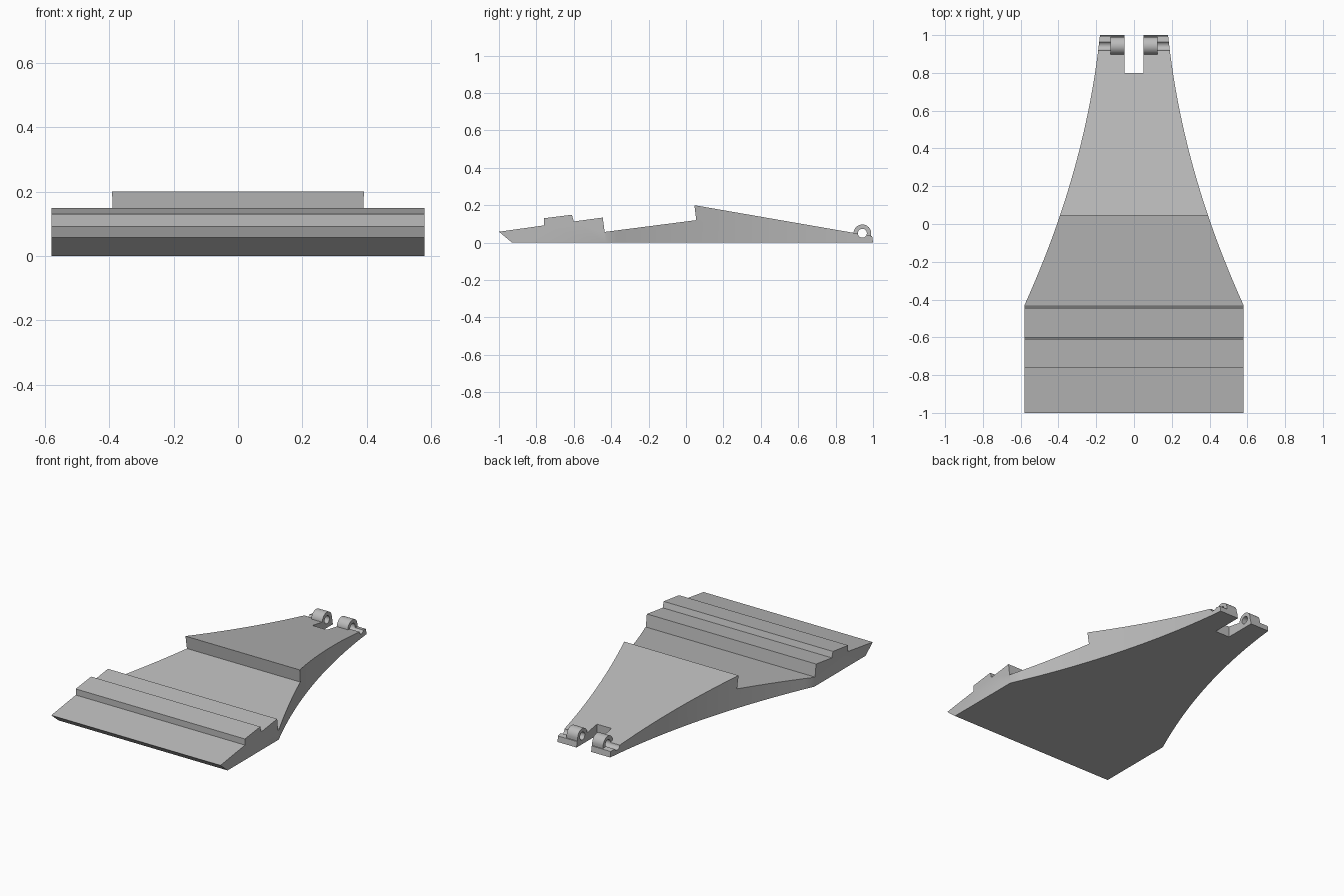
import bpy
import bmesh
import math
from mathutils import Vector

cube = bpy.data.objects.get("Cube")
if cube:
    bpy.data.objects.remove(cube, do_unlink=True)

grey = bpy.data.materials.new("plain grey")
grey.use_nodes = True
colour = (0.5, 0.5, 0.5, 1)
grey.diffuse_color = colour
grey.node_tree.nodes["Principled BSDF"].inputs["Base Color"].default_value = colour


def prism(name, points, direction):
    """Extrude a closed outline of 3D points along a direction."""
    bm = bmesh.new()
    face = bm.faces.new([bm.verts.new(p) for p in points])
    new = bmesh.ops.extrude_face_region(bm, geom=[face])["geom"]
    verts = [v for v in new if isinstance(v, bmesh.types.BMVert)]
    bmesh.ops.translate(bm, verts=verts, vec=Vector(direction))
    bmesh.ops.recalc_face_normals(bm, faces=bm.faces)
    mesh = bpy.data.meshes.new(name)
    bm.to_mesh(mesh)
    bm.free()
    mesh.materials.append(grey)
    obj = bpy.data.objects.new(name, mesh)
    bpy.context.collection.objects.link(obj)
    return obj


def side_prism(name, profile, x0, x1):
    return prism(name, [(x0, y, z) for y, z in profile], (x1 - x0, 0, 0))


def boolean(obj, cutter, operation):
    mod = obj.modifiers.new(cutter.name, "BOOLEAN")
    mod.operation = operation
    mod.solver = "EXACT"
    mod.object = cutter
    bpy.context.view_layer.objects.active = obj
    bpy.ops.object.modifier_apply(modifier=mod.name)
    bpy.data.objects.remove(cutter, do_unlink=True)


def arc(radius, start, end, steps):
    """Points of an arc about the hinge axis."""
    angles = [math.radians(start + (end - start) * i / steps) for i in range(steps + 1)]
    return [(HINGE_Y + radius * math.cos(a), HINGE_Z + radius * math.sin(a)) for a in angles]


HINGE_Y, HINGE_Z = 0.943, 0.05
OUTER, HOLE = 0.047, 0.024

# Stepped wedge seen from the side
profile = [(-0.93, 0), (-1, 0.058), (-0.76, 0.092), (-0.76, 0.13),
           (-0.61, 0.149), (-0.60, 0.113), (-0.445, 0.134), (-0.435, 0.057),
           (0.055, 0.12), (0.045, 0.2), (0.995, 0.035), (1, 0)]
body = side_prism("ramp_body", profile, -0.7, 0.7)

# Plan outline with concave tapering sides
right = [(0.58, -1.1), (0.58, -0.43)]
for i in range(1, 25):
    t = 1.45 * i / 24
    right.append((0.58 - 0.454 * t + 0.122 * t * t, t - 0.43))
outline = right + [(-x, y) for x, y in reversed(right)]
boolean(body, prism("outline", [(x, y, -0.1) for x, y in outline], (0, 0, 0.5)), "INTERSECT")

# Slot between the hinge knuckles
slot = [(0.8, -0.1), (1.1, -0.1), (1.1, 0.3), (0.8, 0.3)]
boolean(body, side_prism("slot", slot, -0.05, 0.05), "DIFFERENCE")

# Hinge knuckles on both sides of the slot
for side in (1, -1):
    knuckle = arc(OUTER, 0, 180, 20) + [(HINGE_Y - OUTER, 0.01), (HINGE_Y + OUTER, 0.01)]
    boolean(body, side_prism("knuckle", knuckle, side * 0.05, side * 0.125), "UNION")

# Pin bore through the knuckles and the open groove outside them
boolean(body, side_prism("pin_bore", arc(HOLE, 0, 345, 23), -0.4, 0.4), "DIFFERENCE")

bpy.ops.object.select_all(action="DESELECT")
body.select_set(True)
bpy.context.view_layer.objects.active = body
bpy.ops.object.shade_smooth_by_angle(angle=math.radians(25))
